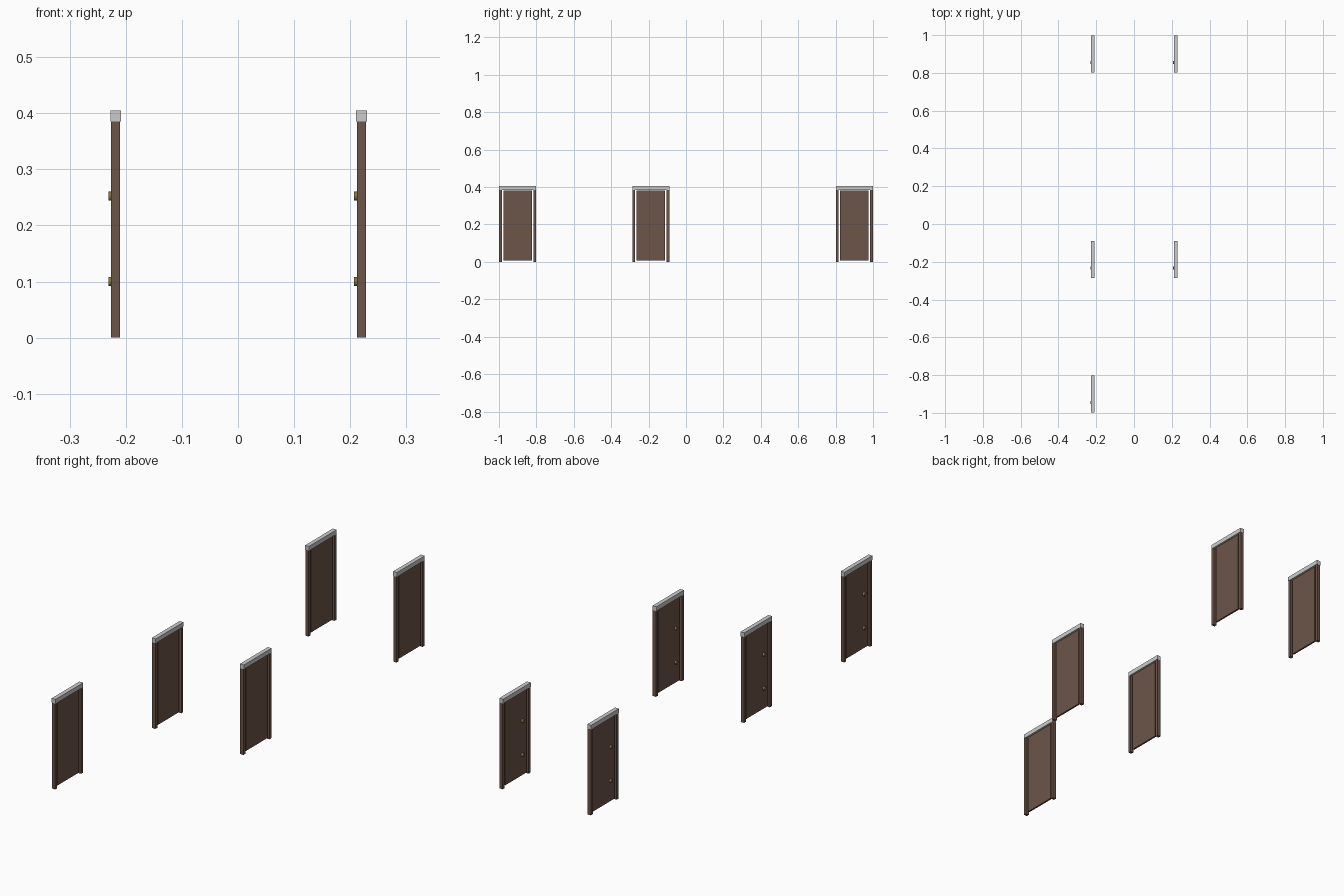
import bpy, math

if "Cube" in bpy.data.objects:
    bpy.data.objects.remove(bpy.data.objects["Cube"])


def material(name, rgb):
    m = bpy.data.materials.new(name)
    m.diffuse_color = (*rgb, 1)
    m.use_nodes = True
    m.node_tree.nodes["Principled BSDF"].inputs["Base Color"].default_value = m.diffuse_color
    return m


WOOD = material("door_wood", (0.15, 0.09, 0.065))
FRAME = material("frame_wood", (0.15, 0.09, 0.065))
BRASS = material("brass", (0.25, 0.18, 0.06))


def box(name, center, size, mat=None):
    bpy.ops.mesh.primitive_cube_add(size=1, location=center)
    ob = bpy.context.object
    ob.name = name
    ob.scale = size
    bpy.ops.object.transform_apply(location=False, rotation=False, scale=True)
    if mat:
        ob.data.materials.append(mat)


def knob(name, center, radius, length, mat):
    bpy.ops.mesh.primitive_cylinder_add(vertices=12, radius=radius, depth=length,
                                        location=center, rotation=(0, math.pi / 2, 0))
    ob = bpy.context.object
    ob.name = name
    ob.data.materials.append(mat)


def door(x, y):
    # Door leaf, hanging free inside the frame
    box("door_panel", (x, y, 0.195), (0.008, 0.152, 0.374), WOOD)
    # Frame posts and grey lintel
    for side in (-1, 1):
        box("door_post", (x, y + side * 0.092, 0.1925), (0.016, 0.014, 0.385), FRAME)
    box("door_lintel", (x, y, 0.395), (0.019, 0.197, 0.02))
    # Two knobs on the -x face
    for z in (0.1, 0.252):
        knob("door_knob", (x - 0.008, y - 0.045, z), 0.008, 0.01, BRASS)


for x, y in ((-0.218, 0.9), (-0.218, -0.188), (-0.218, -0.9),
             (0.22, 0.9), (0.22, -0.188)):
    door(x, y)
